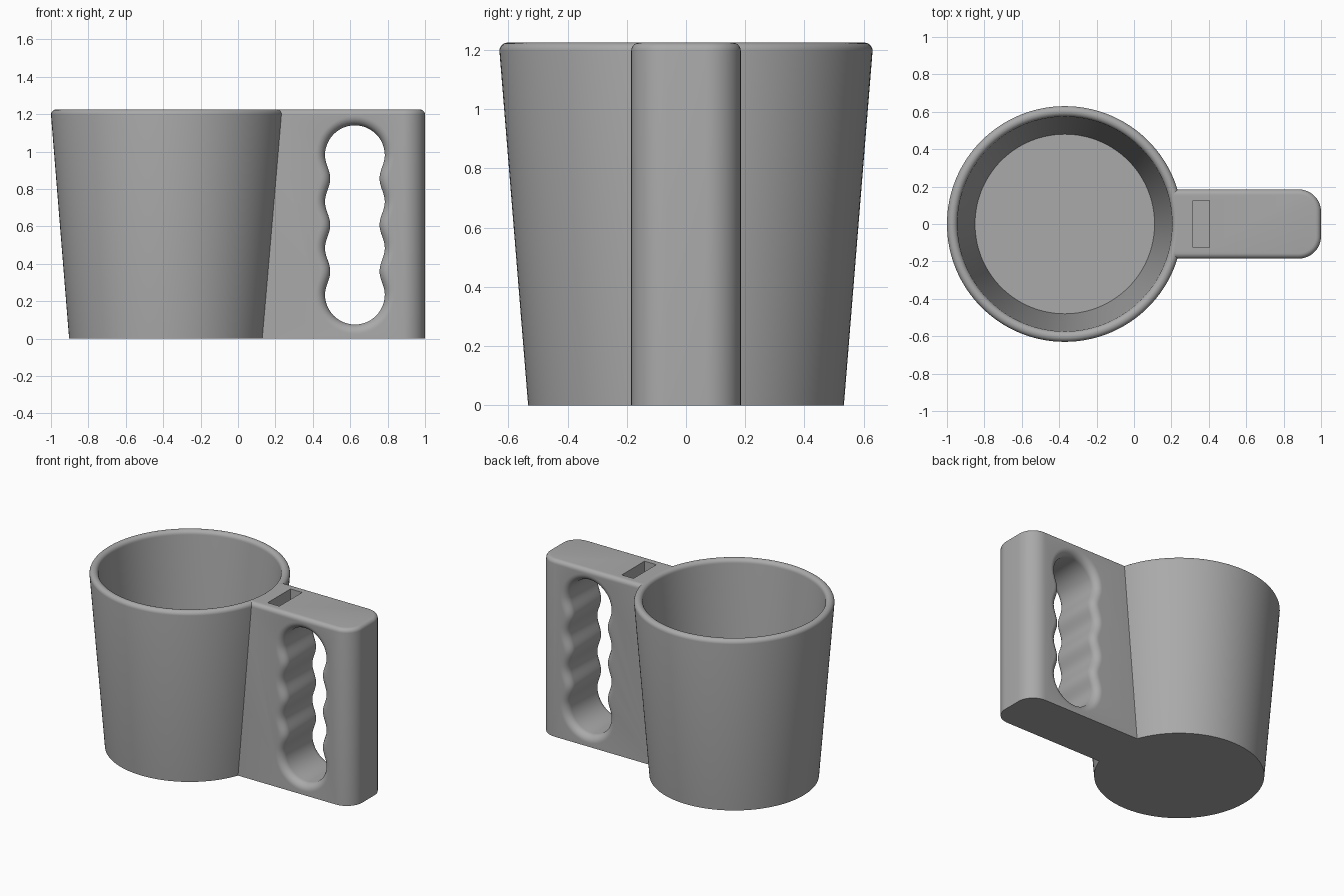
import bpy, bmesh
from math import sin, cos, pi, sqrt, radians
from mathutils import Vector

CUP_X = -0.37      # cup axis
HEIGHT = 1.225
HALF = 0.185       # half thickness of the handle
CORNER = 0.12      # rounded outer corners of the handle
ROUND = 0.028      # soft top edges
LIP = 0.05         # softened edge of the finger hole

cube = bpy.data.objects.get("Cube")
if cube:
    bpy.data.objects.remove(cube, do_unlink=True)

grey = bpy.data.materials.new("grey plastic")
grey.use_nodes = True
color = (0.4, 0.4, 0.4, 1)
grey.diffuse_color = color
grey.node_tree.nodes["Principled BSDF"].inputs["Base Color"].default_value = color


def loft(name, rings):
    """Skin closed rings of points and cap both ends."""
    bm = bmesh.new()
    loops = [[bm.verts.new(p) for p in ring] for ring in rings]
    n = len(loops[0])
    for a, b in zip(loops, loops[1:]):
        for i in range(n):
            j = (i + 1) % n
            bm.faces.new((a[i], a[j], b[j], b[i]))
    bm.faces.new(loops[0])
    bm.faces.new(loops[-1])
    bmesh.ops.recalc_face_normals(bm, faces=bm.faces)
    mesh = bpy.data.meshes.new(name)
    bm.to_mesh(mesh)
    bm.free()
    mesh.materials.append(grey)
    obj = bpy.data.objects.new(name, mesh)
    bpy.context.collection.objects.link(obj)
    return obj


def activate(obj):
    bpy.ops.object.select_all(action='DESELECT')
    obj.select_set(True)
    bpy.context.view_layer.objects.active = obj


def cut(obj, cutter):
    cutter.hide_render = True
    mod = obj.modifiers.new("cut", 'BOOLEAN')
    mod.operation, mod.solver, mod.object = 'DIFFERENCE', 'EXACT', cutter
    activate(obj)
    bpy.ops.object.modifier_apply(modifier=mod.name)
    bpy.data.objects.remove(cutter, do_unlink=True)


def smooth(obj):
    activate(obj)
    bpy.ops.object.shade_smooth_by_angle(angle=radians(35))


def circle(r, z, n=128):
    return [(CUP_X + r * cos(2 * pi * i / n), r * sin(2 * pi * i / n), z) for i in range(n)]


# Cup: outer wall, rounded rim, inner wall, floor
rim_mid, rim_r = 0.602, 0.028
profile = [(0.533, 0)]
for i in range(13):
    a = pi * i / 12
    profile.append((rim_mid + rim_r * cos(a), HEIGHT - rim_r + rim_r * sin(a)))
profile.append((0.48, 0.06))
cup = loft("cup_body", [circle(r, z) for r, z in profile])
smooth(cup)


# Handle block with rounded outer corners and soft top edge
def outline(inset, z):
    r = CORNER - inset
    pts = [(0, -HALF + inset, z)]
    for side in (-1, 1):
        for i in range(13):
            a = pi / 2 * i / 12 + (-pi / 2 if side < 0 else 0)
            pts.append((1 - CORNER + r * cos(a), side * (HALF - CORNER) + r * sin(a), z))
    pts.append((0, HALF - inset, z))
    return pts


block = [outline(0, 0)]
for i in range(7):
    a = pi / 2 * i / 6
    block.append(outline(ROUND * (1 - cos(a)), HEIGHT - ROUND + ROUND * sin(a)))
handle = loft("handle", block)

# Finger hole: round ends joined by wavy sides
hole_x, low, high = 0.625, 0.235, 0.98
side_pts = []
for i in range(61):
    t = i / 60
    side_pts.append((0.146 + 0.014 * cos(6 * pi * t), low + (high - low) * t))
half_arc = [(0.16 * cos(pi * i / 24), 0.16 * sin(pi * i / 24)) for i in range(1, 24)]
path = [Vector(p) for p in side_pts]
path += [Vector((x, high + z)) for x, z in half_arc]
path += [Vector((-x, z)) for x, z in reversed(side_pts)]
path += [Vector((-x, low - z)) for x, z in half_arc]


def hole_ring(offset, y):
    ring = []
    for i, p in enumerate(path):
        d = (path[(i + 1) % len(path)] - path[i - 1]).normalized()
        ring.append((hole_x + p.x + d.y * offset, y, p.y - d.x * offset))
    return ring


flare = [(LIP * (1 - cos(pi / 2 * i / 8)), HALF - LIP + LIP * sin(pi / 2 * i / 8)) for i in range(9)]
flare.append((LIP, HALF + 0.05))
rings = [hole_ring(o, -y) for o, y in reversed(flare)] + [hole_ring(o, y) for o, y in flare]
cut(handle, loft("finger_hole_cutter", rings))


# Slot in the top of the handle
def rectangle(z):
    return [(x, y, z) for x, y in ((0.315, -0.125), (0.405, -0.125), (0.405, 0.125), (0.315, 0.125))]


cut(handle, loft("slot_cutter", [rectangle(HEIGHT - 0.1), rectangle(HEIGHT + 0.1)]))

# Trim the handle so that it ends inside the cup wall
slope = (rim_mid - 0.507) / HEIGHT
cut(handle, loft("cup_cutter", [circle(0.507 - slope * 0.1, -0.1), circle(rim_mid + slope * 0.1, HEIGHT + 0.1)]))
smooth(handle)
